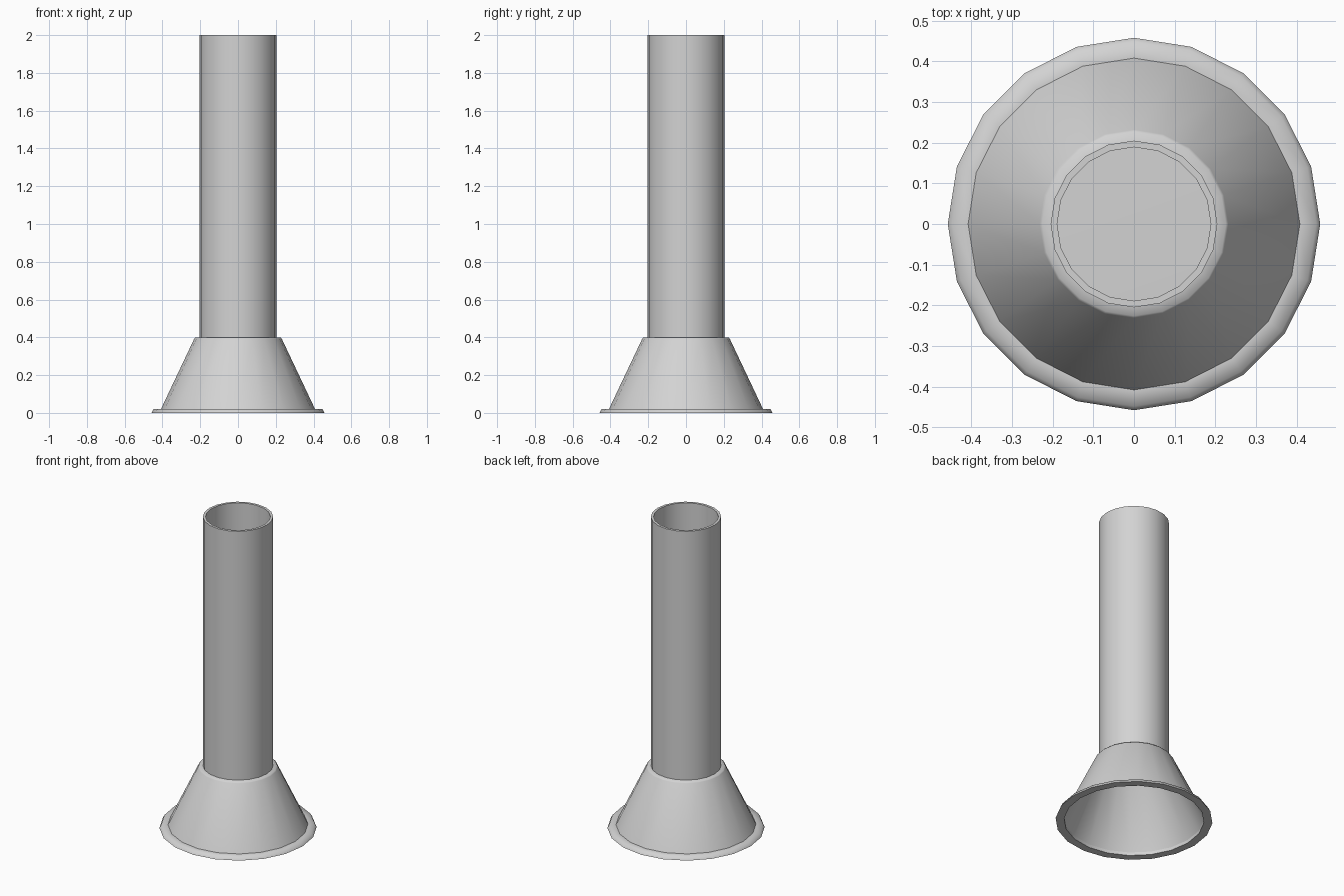
import bpy
import bmesh
import math

SIDES = 20

cube = bpy.data.objects.get("Cube")
if cube:
    bpy.data.objects.remove(cube, do_unlink=True)

# Single plain grey material
grey = bpy.data.materials.new("light grey")
grey.use_nodes = True
grey.diffuse_color = (0.65, 0.65, 0.65, 1)
grey.node_tree.nodes["Principled BSDF"].inputs["Base Color"].default_value = (0.65, 0.65, 0.65, 1)


def lathe(name, profile, closed=False, cap=False, angle=40):
    """Revolve an (r, z) profile about the z axis; cap fills the last ring."""
    bm = bmesh.new()
    rings = []
    for r, z in profile:
        ring = []
        for i in range(SIDES):
            a = math.tau * i / SIDES
            ring.append(bm.verts.new((r * math.cos(a), r * math.sin(a), z)))
        rings.append(ring)
    pairs = list(zip(rings, rings[1:]))
    if closed:
        pairs.append((rings[-1], rings[0]))
    for low, high in pairs:
        for i in range(SIDES):
            j = (i + 1) % SIDES
            bm.faces.new((low[i], low[j], high[j], high[i]))
    if cap:
        bm.faces.new(rings[-1])
    mesh = bpy.data.meshes.new(name)
    bm.to_mesh(mesh)
    bm.free()
    mesh.materials.append(grey)
    obj = bpy.data.objects.new(name, mesh)
    bpy.context.collection.objects.link(obj)
    bpy.ops.object.select_all(action="DESELECT")
    obj.select_set(True)
    bpy.context.view_layer.objects.active = obj
    bpy.ops.object.shade_smooth_by_angle(angle=math.radians(angle))
    return obj


# Flat flange ring with a slightly tapered rim
lathe("base_flange", [(0.408, 0), (0.458, 0), (0.448, 0.02), (0.408, 0.02)],
      closed=True, angle=75)

# Hollow flared skirt with a softened shoulder, closed under the tube
lathe("flared_skirt", [(0.408, 0.02), (0.232, 0.392), (0.226, 0.399), (0.19, 0.4)],
      cap=True, angle=50)

# Upright open tube with wall thickness
lathe("tube", [(0.205, 0.4), (0.205, 2), (0.189, 2), (0.189, 0.4)], closed=True)
